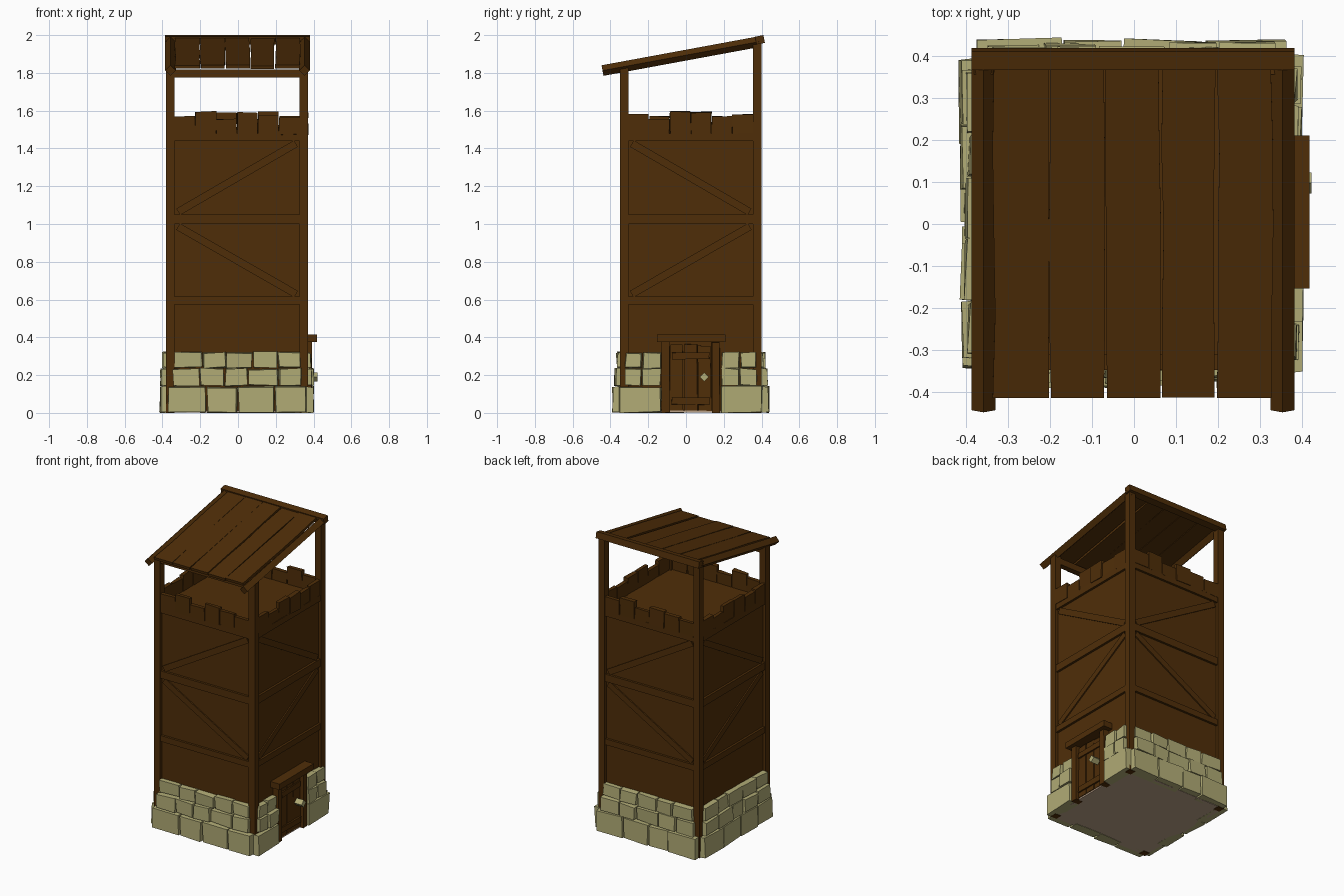
import bpy, bmesh, math, random
from mathutils import Matrix, Vector

if "Cube" in bpy.data.objects:
    bpy.data.objects.remove(bpy.data.objects["Cube"])

random.seed(4)


def material(name, rgb):
    m = bpy.data.materials.new(name)
    m.diffuse_color = (*rgb, 1)
    m.use_nodes = True
    m.node_tree.nodes["Principled BSDF"].inputs["Base Color"].default_value = m.diffuse_color
    return m


WOOD = material("brown wood", (0.078, 0.027, 0.0025))
STONE = material("pale stone", (0.44, 0.41, 0.18))
EARTH = material("grey brown base", (0.50, 0.36, 0.25))


def side(k):
    """Frame of one tower side: x runs right as seen from outside, -y is outward."""
    return Matrix.Translation((-0.005, 0.025, 0)) @ Matrix.Rotation(k * math.pi / 2, 4, 'Z')


def jit(a):
    return random.uniform(-a, a)


def block(bm, M, x, y, z, wobble=0.0, taper=0.0):
    """Box from ranges; wobble moves corners, taper shrinks the outer (-y) face."""
    vs = []
    for i in range(8):
        ix, iy, iz = i & 1, (i >> 1) & 1, i >> 2
        t = taper if iy == 0 else 0
        px = x[ix] + (t if ix == 0 else -t) + jit(wobble)
        pz = z[iz] + (t if iz == 0 else -t) + jit(wobble)
        p = M @ Vector((px, y[iy] + jit(wobble), pz))
        p.z = max(p.z, 0)
        vs.append(bm.verts.new(p))
    for f in ((0, 1, 5, 4), (2, 6, 7, 3), (0, 4, 6, 2), (1, 3, 7, 5), (4, 5, 7, 6), (0, 2, 3, 1)):
        bm.faces.new([vs[i] for i in f])


def finish(bm, name, mat):
    bmesh.ops.recalc_face_normals(bm, faces=bm.faces)
    me = bpy.data.meshes.new(name)
    bm.to_mesh(me)
    bm.free()
    me.materials.append(mat)
    ob = bpy.data.objects.new(name, me)
    bpy.context.collection.objects.link(ob)
    return ob


# Solid wall core; its top is the lookout floor
bm = bmesh.new()
block(bm, side(0), (-.355, .355), (-.355, .355), (.01, 1.48))
finish(bm, "walls_and_floor", WOOD)

# Base slab seen from below
bm = bmesh.new()
block(bm, side(0), (-.372, .372), (-.372, .372), (.002, .012))
finish(bm, "base_slab", EARTH)

# Corner posts, the back pair taller
bm = bmesh.new()
for sx in (-1, 1):
    for sy, top in ((-1, 1.825), (1, 1.97)):
        cx, cy = sx * .3525, sy * .3525
        block(bm, side(0), (cx - .0225, cx + .0225), (cy - .0225, cy + .0225), (0, top))
finish(bm, "corner_posts", WOOD)

# Horizontal rails and diagonal braces on each side
bm = bmesh.new()
for k in range(4):
    for z0, z1 in ((.575, .615), (1.0, 1.05), (1.44, 1.48)):
        block(bm, side(k), (-.335, .335), (-.37, -.34), (z0, z1))
finish(bm, "rails", WOOD)

bm = bmesh.new()
for k in range(4):
    s = 1 if k % 2 == 0 else -1
    for z0, z1, d in ((.615, 1.0, -s), (1.05, 1.44, s)):
        dz = z1 - z0
        M = side(k) @ Matrix.Translation((0, 0, (z0 + z1) / 2)) @ \
            Matrix.Rotation(-d * math.atan2(dz - .03, .62), 4, 'Y')
        block(bm, M, (-.36, .36), (-.363, -.345), (-.02, .02))
finish(bm, "braces", WOOD)

# Uneven parapet boards
bm = bmesh.new()
rows = ([1.57, 1.595, 1.555, 1.59, 1.575, 1.565], [1.58, 1.555, 1.595, 1.59, 1.57, 1.58])
for k in range(4):
    for i, h in enumerate(rows[k % 2]):
        a = -.332 + i * .1107
        block(bm, side(k), (a + .001, a + .109), (-.372 + jit(.004), -.345), (1.475, h), .003)
finish(bm, "parapet_boards", WOOD)

# Three courses of rough stones, leaving the doorway open on the right side
bm = bmesh.new()
courses = ((0, .14, .409, .37, 4), (.142, .235, .400, .345, 5), (.237, .322, .389, .338, 5))
for k in range(4):
    for z0, z1, d, half, n in courses:
        runs = [(-half, half, n)]
        if k == 1:
            runs = [(-half - .01, -.155, n // 2 - (n == 4)), (.16, half + .01, n // 2 - (n == 4))]
        for a, b, c in runs:
            w = (b - a) / c
            cuts = [a] + [a + w * i + jit(w * .15) for i in range(1, c)] + [b]
            for u0, u1 in zip(cuts, cuts[1:]):
                block(bm, side(k), (u0 + .002, u1 - .002), (-d + jit(.006), -.34),
                      (z0, z1 + jit(.003)), .005, .003)
finish(bm, "stone_footing", STONE)

# Door: frame, planks, cross bars, lintel
D = side(1)
bm = bmesh.new()
for s in (-1, 1):
    block(bm, D, (s * .132 - .02, s * .132 + .02), (-.395, -.34), (0, .375), .002)
block(bm, D, (-.178, .185), (-.422, -.345), (.375, .415))
finish(bm, "door_frame", WOOD)

bm = bmesh.new()
for i in range(3):
    a = -.11 + i * .0735
    block(bm, D, (a + .002, a + .07), (-.375, -.345), (.012, .362 + jit(.008)), .003)
for z in (.045, .285):
    block(bm, D, (-.1, .1), (-.386, -.37), (z, z + .035), .003)
finish(bm, "door_leaf", WOOD)

# Diamond shaped door knob
bm = bmesh.new()
K = D @ Matrix.Translation((.072, 0, .19)) @ Matrix.Rotation(math.pi / 4, 4, 'Y')
block(bm, K, (-.0175, .0175), (-.427, -.37), (-.0175, .0175))
finish(bm, "door_knob", STONE)

# Sloping roof frame: origin at the upper back edge
R = Matrix.Translation((-.0025, .41, 2.0)) @ Matrix.Rotation(math.radians(10.45), 4, 'X')

bm = bmesh.new()
block(bm, R, (-.383, .383), (-.045, 0), (-.042, 0))
finish(bm, "roof_back_beam", WOOD)

bm = bmesh.new()
for s in (-1, 1):
    M = R @ Matrix.Translation((s * .355, 0, -.03)) @ Matrix.Rotation(math.pi / 4, 4, 'Y')
    block(bm, M, (-.02, .02), (-.872, -.02), (-.02, .02))
finish(bm, "roof_rafters", WOOD)

bm = bmesh.new()
block(bm, side(0), (-.335, .335), (-.372, -.335), (1.775, 1.818))
finish(bm, "front_header", WOOD)

# Roof planks with wavering edges
bm = bmesh.new()
for i in range(5):
    a = -.333 + i * .1332
    drop = jit(.003)
    rings = []
    for j in range(5):
        y = -.838 + j * .2
        x0, x1 = a + .003 + jit(.004), a + .130 + jit(.004)
        rings.append([bm.verts.new(R @ Vector(p)) for p in (
            (x0, y, -.026 + drop), (x1, y, -.026 + drop), (x1, y, -.008 + drop), (x0, y, -.008 + drop))])
    for r, q in zip(rings, rings[1:]):
        for e in range(4):
            bm.faces.new((r[e], r[(e + 1) % 4], q[(e + 1) % 4], q[e]))
    bm.faces.new(rings[0])
    bm.faces.new(rings[-1])
finish(bm, "roof_planks", WOOD)
